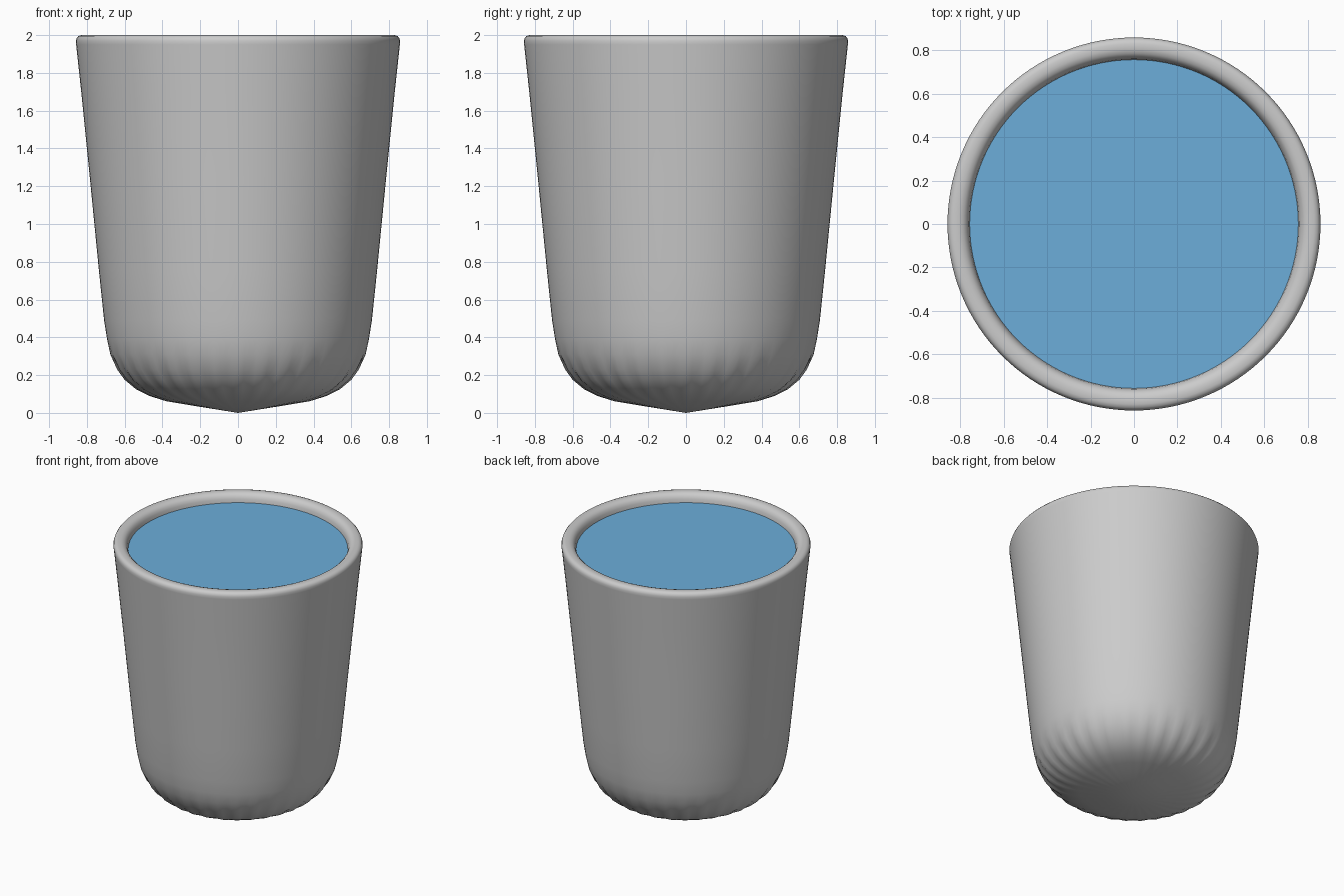
import bpy, bmesh, math

if "Cube" in bpy.data.objects:
    bpy.data.objects.remove(bpy.data.objects["Cube"])


def lathe(name, profile, segments, flute=None):
    """Spin an (r, z) profile around z; flute(z) gives a ripple depth."""
    bm = bmesh.new()
    rings = []
    for r, z in profile:
        if r == 0:
            rings.append([bm.verts.new((0, 0, z))])
            continue
        ring = []
        for i in range(segments):
            a = 2 * math.pi * i / segments
            rr = r
            if flute:
                rr += flute(z) * (math.cos(FLUTES * a) - 1) / 2
            ring.append(bm.verts.new((rr * math.cos(a), rr * math.sin(a), z)))
        rings.append(ring)
    for a, b in zip(rings, rings[1:]):
        for i in range(segments):
            j = (i + 1) % segments
            quad = [a[i % len(a)], a[j % len(a)], b[j % len(b)], b[i % len(b)]]
            bm.faces.new(list(dict.fromkeys(quad)))
    bmesh.ops.recalc_face_normals(bm, faces=bm.faces)
    mesh = bpy.data.meshes.new(name)
    bm.to_mesh(mesh)
    bm.free()
    obj = bpy.data.objects.new(name, mesh)
    bpy.context.collection.objects.link(obj)
    bpy.ops.object.select_all(action='DESELECT')
    obj.select_set(True)
    bpy.context.view_layer.objects.active = obj
    bpy.ops.object.shade_smooth_by_angle(angle=math.radians(45))
    return obj


FLUTES = 32

# Tapered cup: outer wall with shallow flutes at the base, rounded rim, inner wall
outer = [(0, 0.0), (0.2, 0.032), (0.38, 0.062), (0.47, 0.09), (0.54, 0.125),
         (0.6, 0.175), (0.64, 0.23), (0.676, 0.31), (0.693, 0.39), (0.709, 0.49),
         (0.736, 0.75), (0.784, 1.24), (0.83, 1.7)]
rim = [(0.857, 1.95), (0.859, 1.97), (0.854, 1.985), (0.845, 1.995), (0.83, 2.0),
       (0.805, 2.0), (0.785, 1.994), (0.77, 1.98), (0.761, 1.96), (0.756, 1.93)]
inner = [(0.73, 1.7), (0.636, 0.75), (0.6, 0.4), (0.5, 0.24), (0.3, 0.16), (0, 0.13)]


def flute_depth(z):
    return 0.016 * max(0, 1 - abs(z - 0.17) / 0.16) if z < 0.5 else 0


lathe("cup", outer + rim + inner, FLUTES * 4, flute_depth)

# Liquid filling the cup to just below the rim
liquid = lathe("liquid", [(0, 0.14), (0.3, 0.17), (0.5, 0.25), (0.6, 0.41),
                          (0.637, 0.75), (0.731, 1.7), (0.757, 1.935), (0, 1.935)], 96)
mat = bpy.data.materials.new("liquid_blue")
mat.diffuse_color = (0.15, 0.42, 0.7, 1)
mat.use_nodes = True
mat.node_tree.nodes["Principled BSDF"].inputs["Base Color"].default_value = mat.diffuse_color
liquid.data.materials.append(mat)
